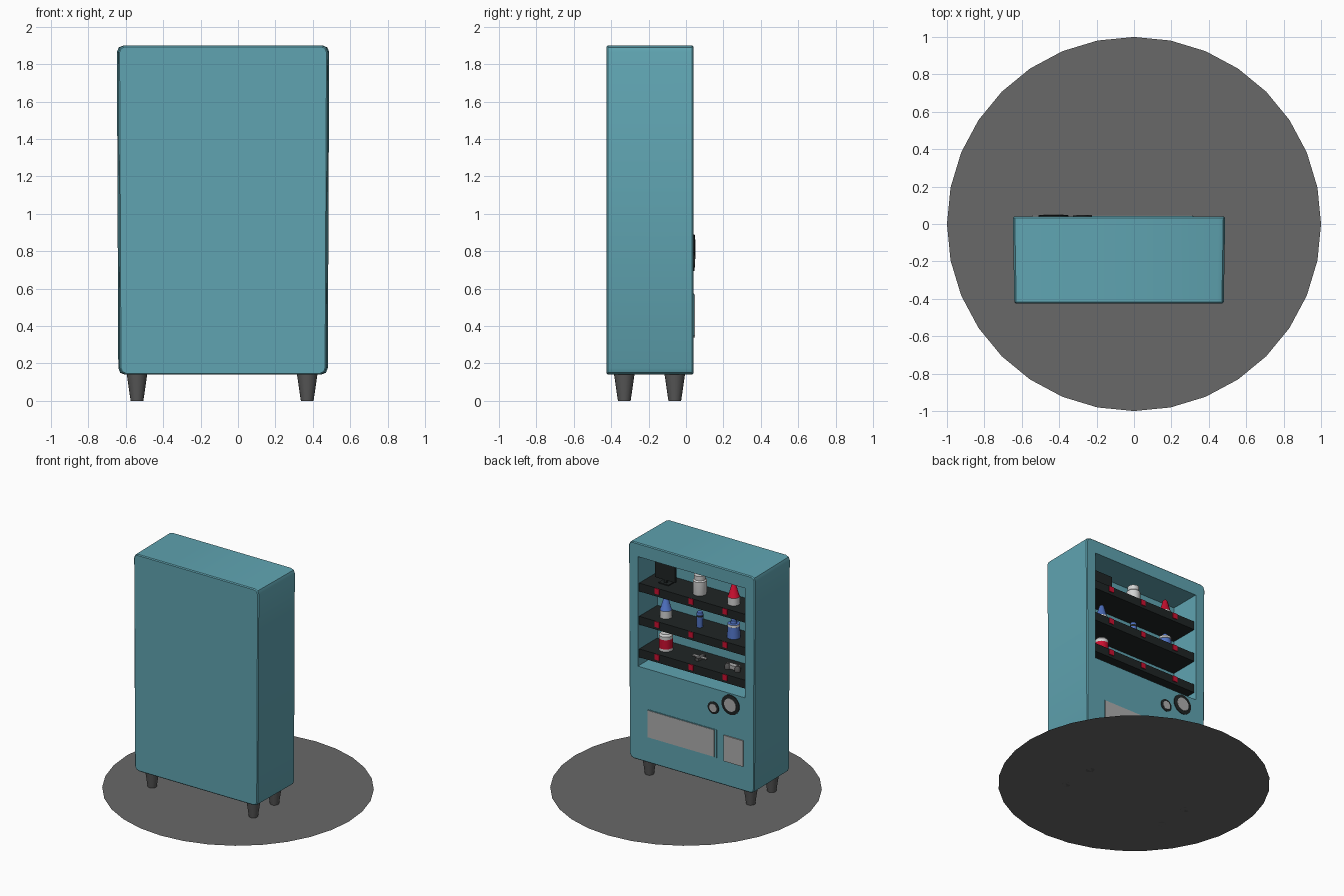
import bpy, bmesh
from math import cos, sin, pi
from mathutils import Matrix, Vector

if "Cube" in bpy.data.objects:
    bpy.data.objects.remove(bpy.data.objects["Cube"])


def material(name, r, g, b):
    m = bpy.data.materials.new(name)
    m.use_nodes = True
    m.diffuse_color = (r, g, b, 1)
    node = next(n for n in m.node_tree.nodes if n.type == 'BSDF_PRINCIPLED')
    node.inputs["Base Color"].default_value = (r, g, b, 1)
    return m


TEAL = material("teal", .115, .37, .44)
GROUND = material("ground_grey", .14, .14, .14)
LEG = material("leg_grey", .1, .1, .1)
BLACK = material("shelf_black", .014, .018, .018)
PANEL = material("panel_grey", .42, .42, .42)
WHITE = material("off_white", .65, .65, .65)
RED = material("red", .6, .005, .03)
BLUE = material("blue", .08, .17, .55)


def finish(name, bm, *mats):
    bmesh.ops.recalc_face_normals(bm, faces=bm.faces)
    mesh = bpy.data.meshes.new(name)
    bm.to_mesh(mesh)
    bm.free()
    obj = bpy.data.objects.new(name, mesh)
    bpy.context.collection.objects.link(obj)
    for m in mats:
        mesh.materials.append(m)
    return obj


def smooth(obj, angle=.6):
    bpy.ops.object.select_all(action='DESELECT')
    obj.select_set(True)
    bpy.context.view_layer.objects.active = obj
    bpy.ops.object.shade_smooth_by_angle(angle=angle)


def box(name, xs, ys, zs, mat):
    bm = bmesh.new()
    size = [b - a for a, b in (xs, ys, zs)]
    mid = [(a + b) / 2 for a, b in (xs, ys, zs)]
    bmesh.ops.create_cube(bm, size=1, matrix=Matrix.Translation(mid) @ Matrix.Diagonal((*size, 1)))
    return finish(name, bm, mat)


def lathe(name, centre, profile, mats, axis='Z', sides=16):
    """Turn (radius, height, material index of the band above) points about an axis."""
    bm = bmesh.new()
    rings = [[bm.verts.new((r * cos(2 * pi * i / sides), r * sin(2 * pi * i / sides), h))
              for i in range(sides)] for r, h, _ in profile]
    for (low, high), point in zip(zip(rings, rings[1:]), profile):
        for i in range(sides):
            j = (i + 1) % sides
            bm.faces.new((low[i], low[j], high[j], high[i])).material_index = point[2]
    bm.faces.new(rings[0]).material_index = profile[0][2]
    bm.faces.new(rings[-1]).material_index = profile[-1][2]
    turn = Matrix.Rotation(-pi / 2, 4, 'X') if axis == 'Y' else Matrix.Identity(4)
    bm.transform(Matrix.Translation(centre) @ turn)
    obj = finish(name, bm, *mats)
    smooth(obj)
    return obj


# Round ground sheet
bm = bmesh.new()
bmesh.ops.create_circle(bm, cap_ends=True, segments=32, radius=1)
finish("ground_disc", bm, GROUND)

# Cabinet: bevelled block, slightly narrower at the rear and at the foot
MID, FACE, REAR = -.08, .04, -.425
bm = bmesh.new()
bmesh.ops.create_cube(bm, size=1, matrix=Matrix.Translation((0, (FACE + REAR) / 2, 1.02))
                      @ Matrix.Diagonal((1.12, FACE - REAR, 1.76, 1)))
long_edges = [e for e in bm.edges if abs(e.verts[0].co.y - e.verts[1].co.y) > .1]
bmesh.ops.bevel(bm, geom=long_edges, offset=.035, segments=2, profile=.5, affect='EDGES')
rims = [e for e in bm.edges if abs(e.verts[0].co.y - e.verts[1].co.y) < .01]
bmesh.ops.bevel(bm, geom=rims, offset=.007, segments=1, affect='EDGES')
for v in bm.verts:
    v.co.x = MID + v.co.x * (1 + .03 * (v.co.y - FACE) + .008 * (v.co.z - .14))
cabinet = finish("cabinet", bm, TEAL)

# Display opening cut into the face
LEFT, RIGHT, BACK = .405, -.56, -.21
cutter = box("display_cutter", (RIGHT, LEFT), (BACK, .2), (.9, 1.79), TEAL)
cutter.hide_render = True
cut = cabinet.modifiers.new("display", 'BOOLEAN')
cut.operation = 'DIFFERENCE'
cut.solver = 'EXACT'
cut.object = cutter
bpy.context.view_layer.objects.active = cabinet
bpy.ops.object.modifier_apply(modifier=cut.name)
bpy.data.objects.remove(cutter)
smooth(cabinet, .5)

# Legs
for x, side in ((-.54, "right"), (.37, "left")):
    for y, end in ((-.33, "rear"), (-.06, "face")):
        lathe(f"{end}_{side}_leg", (x, y, 0), [(.034, 0, 0), (.056, .15, 0)], [LEG])

# Shelves with red price tags
SHELVES = (1.57, 1.30, 1.035)
COLUMNS = (.24, -.065, -.37)
for row, top in enumerate(SHELVES, 1):
    box(f"shelf_{row}", (RIGHT + .002, LEFT - .002), (BACK, .025), (top - .068, top), BLACK)
    for col, x in enumerate(COLUMNS, 1):
        box(f"price_tag_{row}_{col}", (x - .021, x + .021), (.024, .031), (top - .046, top - .001), RED)

# Goods on the shelves
ITEM_Y = -.085


def place(row, col):
    return Vector((COLUMNS[col], ITEM_Y, SHELVES[row]))


def cone_bottle(name, at, cap):
    lathe(name, at, [(.046, 0, 0), (.046, .06, 1), (.041, .065, 1), (.018, .15, 1), (.01, .16, 1)], [WHITE, cap])


x, y, z = place(0, 0)
box("screen", (x - .09, x + .09), (y - .01, y + .01), (z + .03, z + .16), BLACK)
box("screen_neck", (x - .012, x + .012), (y - .008, y + .008), (z, z + .04), BLACK)
box("screen_foot", (x - .045, x + .045), (y - .03, y + .03), (z, z + .008), BLACK)

lathe("white_jar", place(0, 1),
      [(.05, 0, 0), (.052, .01, 0), (.052, .11, 0), (.043, .12, 0), (.043, .155, 0)], [WHITE])
cone_bottle("red_bottle", place(0, 2), RED)
cone_bottle("blue_bottle", place(1, 0), BLUE)
lathe("slim_can", place(1, 1),
      [(.024, 0, 0), (.026, .085, 1), (.026, .1, 0), (.022, .12, 0)], [BLUE, BLACK])
lathe("blue_tub", place(1, 2),
      [(.052, 0, 0), (.045, .09, 1), (.048, .092, 1), (.046, .11, 0), (.025, .112, 0), (.02, .135, 0)], [BLUE, WHITE])
lathe("red_can", place(2, 0),
      [(.052, 0, 1), (.052, .02, 0), (.052, .095, 1), (.052, .12, 1), (.04, .135, 1)], [RED, WHITE])

# Small gadgets on the lowest shelf
x, y, z = place(2, 1)
box("gadget_body", (x - .015, x + .015), (y - .05, y + .04), (z, z + .022), LEG)
box("gadget_wing", (x - .06, x + .06), (y - .012, y + .012), (z + .014, z + .022), PANEL)
x, y, z = place(2, 2)
box("controller_body", (x - .05, x + .05), (y - .02, y + .02), (z + .005, z + .035), PANEL)
for s in (-1, 1):
    lathe("controller_grip", (x + s * .045, y + .015, z), [(.022, 0, 0), (.022, .025, 0), (.012, .045, 0)], [LEG], sides=10)

# Round dials
for name, x, z, r, depth in (("large_dial", -.43, .81, .08, .008), ("small_dial", -.275, .745, .05, .006)):
    lathe(name + "_ring", (x, FACE - .01, z), [(r, 0, 0), (r, .01 + depth * .7, 0), (r * .9, .01 + depth, 0)],
          [BLACK], 'Y', 24)
    lathe(name + "_disc", (x, FACE, z), [(r * .66, 0, 0), (r * .66, depth + .002, 0)], [PANEL], 'Y', 24)

# Delivery flap and coin return
box("flap_frame", (-.305, .317), (FACE - .01, FACE + .004), (.345, .573), TEAL)
box("delivery_flap", (-.285, .314), (FACE - .01, FACE + .007), (.35, .568), PANEL)
box("coin_return", (-.545, -.37), (FACE - .01, FACE + .009), (.34, .55), PANEL)
